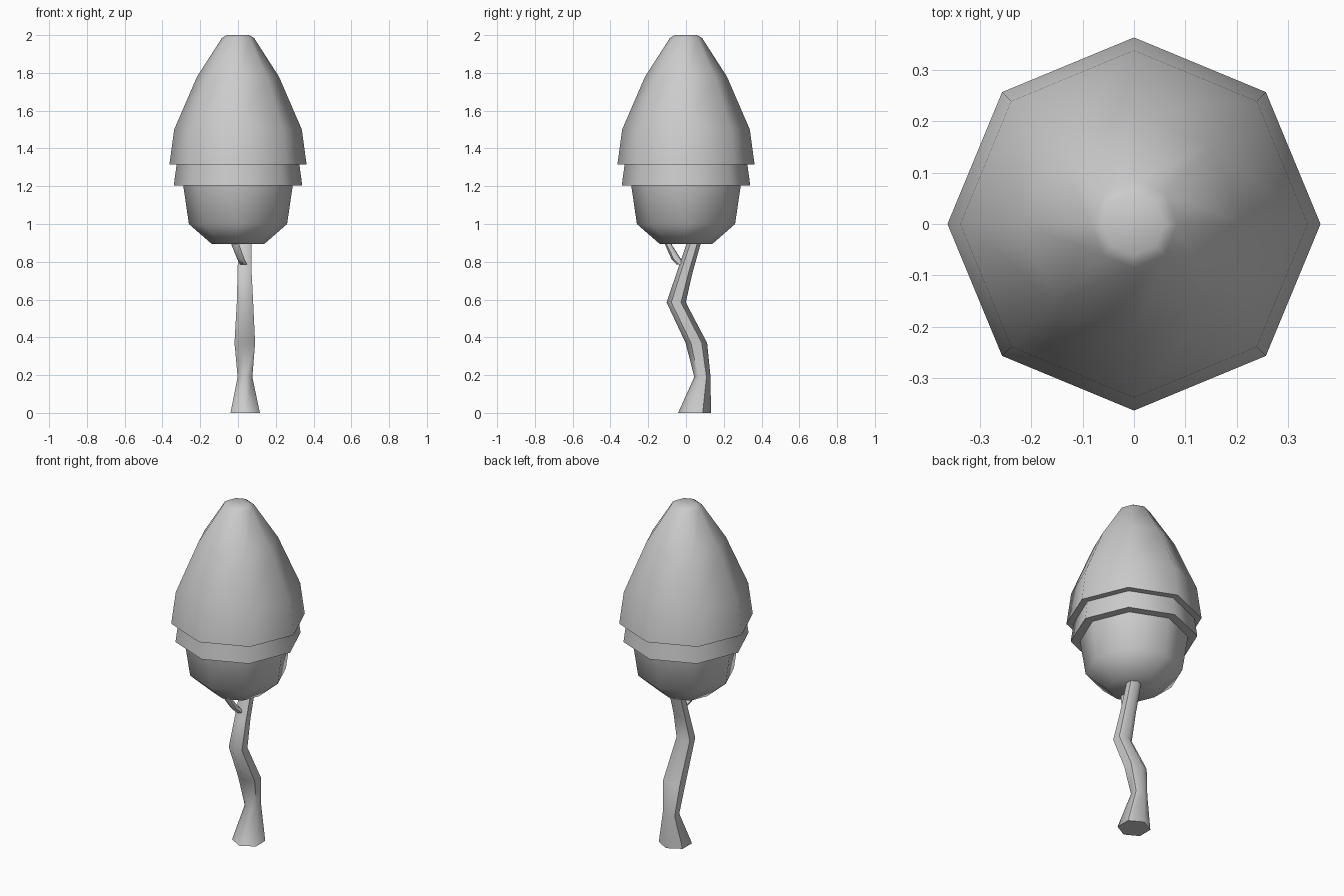
import bpy, bmesh, math

if "Cube" in bpy.data.objects:
    bpy.data.objects.remove(bpy.data.objects["Cube"])


def loft(name, rings, sides, turn=0.0, smooth=60):
    """Skin a stack of polygon rings (x, y, z, radius x, radius y) and cap both ends."""
    bm = bmesh.new()
    loops = []
    for x, y, z, rx, ry in rings:
        loops.append([bm.verts.new((x + rx * math.cos(turn + 2 * math.pi * i / sides),
                                    y + ry * math.sin(turn + 2 * math.pi * i / sides), z))
                      for i in range(sides)])
    for a, b in zip(loops, loops[1:]):
        for i in range(sides):
            j = (i + 1) % sides
            bm.faces.new((a[i], a[j], b[j], b[i]))
    bm.faces.new(loops[0][::-1])
    bm.faces.new(loops[-1])
    bmesh.ops.recalc_face_normals(bm, faces=bm.faces)
    mesh = bpy.data.meshes.new(name)
    bm.to_mesh(mesh)
    bm.free()
    obj = bpy.data.objects.new(name, mesh)
    bpy.context.collection.objects.link(obj)
    bpy.ops.object.select_all(action='DESELECT')
    obj.select_set(True)
    bpy.context.view_layer.objects.active = obj
    bpy.ops.object.shade_smooth_by_angle(angle=math.radians(smooth))
    return obj


# Octagonal foliage: rounded bottom, two stepped skirts and a blunt tip
profile = [(0.14, 0.895), (0.26, 1.0), (0.29, 1.205), (0.34, 1.205), (0.325, 1.315),
           (0.363, 1.315), (0.338, 1.5), (0.217, 1.78), (0.085, 1.985), (0.06, 2.0)]
loft("foliage", [(0, 0, z, r, r) for r, z in profile], 8)

# Crooked trunk with a flared foot, running up into the foliage
trunk = [(0.038, 0.045, 0.0, 0.09, 0.087),
         (0.037, 0.087, 0.19, 0.045, 0.043),
         (0.036, 0.055, 0.37, 0.063, 0.057),
         (0.037, -0.052, 0.585, 0.05, 0.051),
         (0.035, -0.008, 0.74, 0.043, 0.042),
         (0.036, 0.045, 0.91, 0.04, 0.037)]
loft("trunk", trunk, 6, math.pi / 2)

# Small side branch curving up to the foliage
branch = [(0.03, -0.02, 0.785, 0.02, 0.03),
          (0.015, -0.052, 0.815, 0.022, 0.025),
          (-0.012, -0.09, 0.885, 0.024, 0.018),
          (-0.02, -0.1, 0.915, 0.022, 0.016)]
loft("branch", branch, 6, math.pi / 2)
